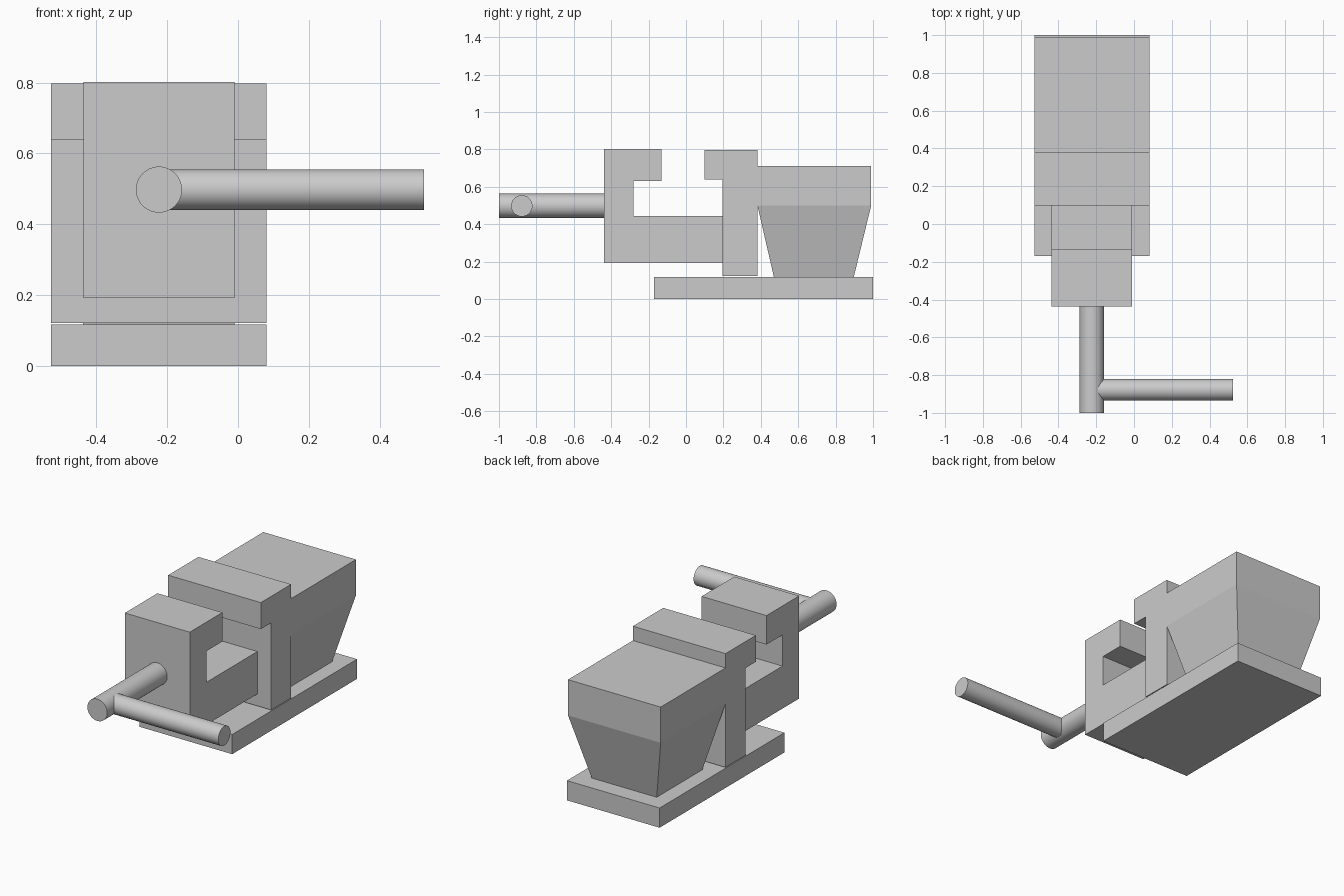
import bpy, bmesh
from math import pi
from mathutils import Matrix, Vector

if "Cube" in bpy.data.objects:
    bpy.data.objects.remove(bpy.data.objects["Cube"])

X0, X1 = -0.527, 0.081          # full body width
J0, J1 = -0.436, -0.01          # narrow width of the sliding jaw and body foot
SX, SZ = -0.223, 0.498          # screw axis


def finish(name, bm):
    bmesh.ops.recalc_face_normals(bm, faces=bm.faces)
    mesh = bpy.data.meshes.new(name)
    bm.to_mesh(mesh)
    bm.free()
    ob = bpy.data.objects.new(name, mesh)
    bpy.context.collection.objects.link(ob)
    return ob


def extrude_profile(name, points, x0, x1):
    """Extrude a (y, z) outline along x."""
    bm = bmesh.new()
    face = bm.faces.new([bm.verts.new((x0, y, z)) for y, z in points])
    ext = bmesh.ops.extrude_face_region(bm, geom=[face])
    verts = [g for g in ext["geom"] if isinstance(g, bmesh.types.BMVert)]
    bmesh.ops.translate(bm, verts=verts, vec=(x1 - x0, 0, 0))
    return finish(name, bm)


def rod(name, start, end, radius):
    a, b = Vector(start), Vector(end)
    rot = (b - a).to_track_quat('Z', 'Y').to_matrix().to_4x4()
    bm = bmesh.new()
    bmesh.ops.create_cone(bm, cap_ends=True, segments=48, radius1=radius, radius2=radius,
                          depth=(b - a).length, matrix=Matrix.Translation((a + b) / 2) @ rot)
    ob = finish(name, bm)
    ob.data.shade_smooth()
    ob.data.set_sharp_from_angle(angle=pi / 6)
    return ob


# Base plate
extrude_profile("base_plate", [(-0.17, 0), (1, 0), (1, 0.117), (-0.17, 0.117)], X0, X1)

# Fixed jaw with overhanging lip
extrude_profile("fixed_jaw", [(0.196, 0.122), (0.382, 0.122), (0.382, 0.797), (0.098, 0.797),
                              (0.098, 0.64), (0.196, 0.64)], X0, X1)

# Sliding jaw: lower arm, upright and lip
extrude_profile("sliding_jaw", [(-0.438, 0.193), (0.196, 0.193), (0.196, 0.445), (-0.282, 0.445),
                                (-0.282, 0.63), (-0.132, 0.63), (-0.132, 0.802),
                                (-0.438, 0.802)], J0, J1)

# Rear body: rectangular sections stacked, tapering to the foot
bm = bmesh.new()
rings = []
for x0, x1, y0, y1, z in [(J0, J1, 0.47, 0.897, 0.117), (X0, X1, 0.382, 0.99, 0.5),
                          (X0, X1, 0.382, 0.99, 0.712)]:
    rings.append([bm.verts.new((x, y, z)) for x, y in [(x0, y0), (x1, y0), (x1, y1), (x0, y1)]])
for low, high in zip(rings, rings[1:]):
    for i in range(4):
        j = (i + 1) % 4
        bm.faces.new([low[i], low[j], high[j], high[i]])
bm.faces.new(rings[0])
bm.faces.new(rings[-1])
finish("rear_body", bm)

# Clamp screw and its handle
rod("clamp_screw", (SX, -1, SZ), (SX, -0.438, SZ), 0.065)
rod("handle", (SX, -0.878, SZ), (0.525, -0.878, SZ), 0.057)
